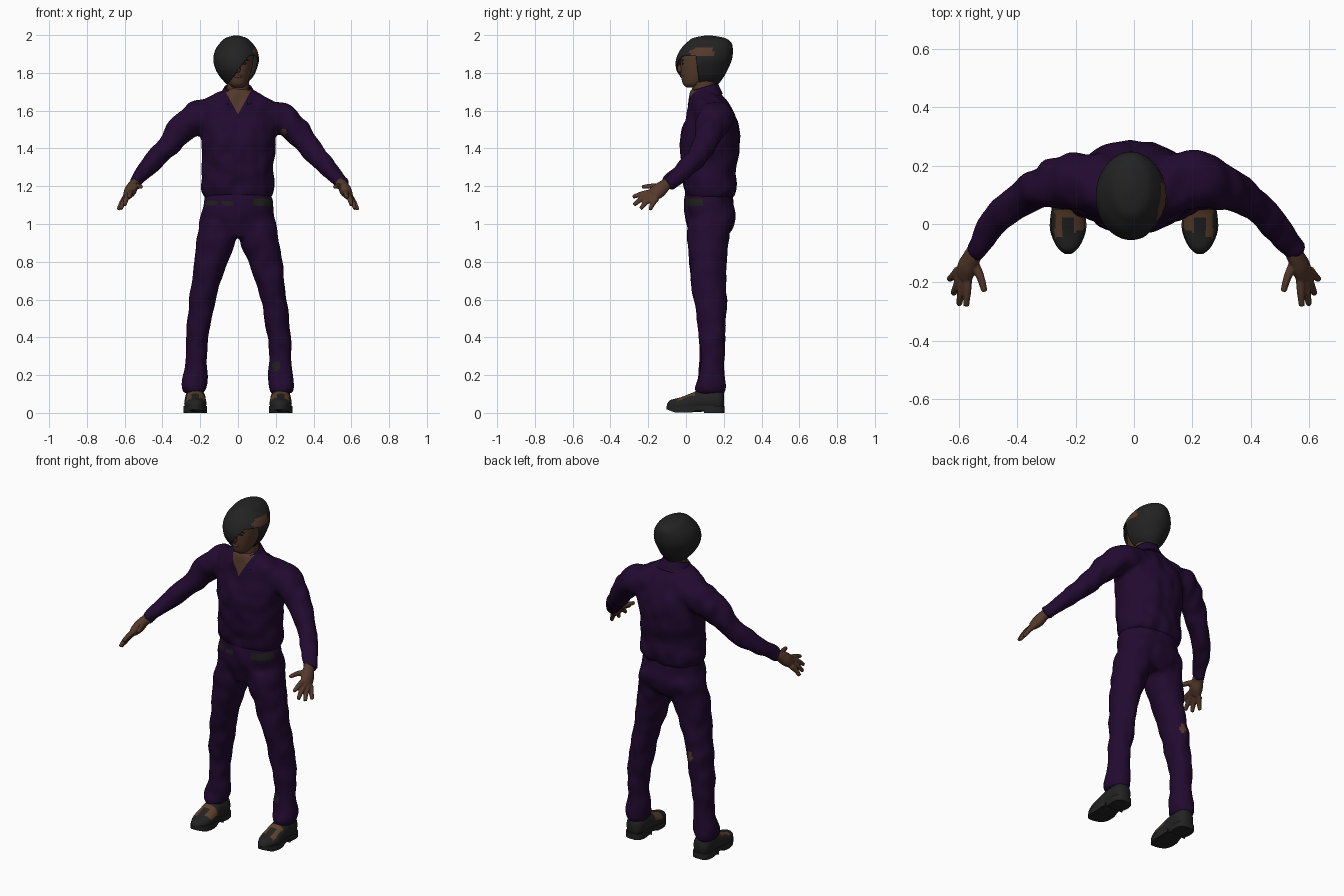
import bpy, bmesh, math
from mathutils import Vector, noise

if "Cube" in bpy.data.objects:
    bpy.data.objects.remove(bpy.data.objects["Cube"])


def material(name, rgb):
    m = bpy.data.materials.new(name)
    m.use_nodes = True
    m.diffuse_color = (*rgb, 1)
    bsdf = m.node_tree.nodes["Principled BSDF"]
    bsdf.inputs["Base Color"].default_value = (*rgb, 1)
    bsdf.inputs["Roughness"].default_value = 0.8
    return m


PURPLE = material("dark purple cloth", (0.0155, 0.003, 0.029))
SKIN = material("brown skin", (0.088, 0.041, 0.024))
BLACK = material("charcoal", (0.0165, 0.0165, 0.0165))
BELT = material("dark belt leather", (0.013, 0.013, 0.012))
TAN = material("tan shoe leather", (0.11, 0.05, 0.025))
Y, Z = Vector((0, 1, 0)), Vector((0, 0, 1))


def spline(pts, steps):
    """Catmull-Rom through tuples of any length."""
    out = []
    for i in range(len(pts) - 1):
        a, b, c, d = (pts[max(0, min(len(pts) - 1, j))] for j in range(i - 1, i + 3))
        for k in range(steps):
            t = k / steps
            out.append([q + 0.5 * t * (r - p + t * (2 * p - 5 * q + 4 * r - s + t * (3 * (q - r) + s - p)))
                        for p, q, r, s in zip(a, b, c, d)])
    return out + [list(pts[-1])]


def loft(bm, pts, axis=None, seg=32, steps=5, power=1.0, caps=True):
    """Rings (x, y, z, radius_u, radius_v), square to axis or to the path."""
    path = spline(pts, steps)
    rings = []
    for i, (x, y, z, ru, rv) in enumerate(path):
        here = Vector((x, y, z))
        t = axis or (Vector(path[min(i + 1, len(path) - 1)][:3]) - Vector(path[max(i - 1, 0)][:3])).normalized()
        u = (Z if axis == Y else Y).cross(t).normalized()
        v = t.cross(u)
        ring = []
        for k in range(seg):
            a = 2 * math.pi * k / seg
            c, s = math.cos(a), math.sin(a)
            c = math.copysign(abs(c) ** power, c)
            s = math.copysign(abs(s) ** power, s)
            ring.append(bm.verts.new(here + u * c * max(ru, 0.001) + v * s * max(rv, 0.001)))
        rings.append(ring)
    for r, q in zip(rings, rings[1:]):
        for k in range(seg):
            bm.faces.new((r[k], r[(k + 1) % seg], q[(k + 1) % seg], q[k]))
    if caps:
        bm.faces.new(rings[0][::-1])
        bm.faces.new(rings[-1])


def upright(rows):
    """Rows (z, x, y, rx, ry) to loft rings."""
    return [(x, y, z, rx, ry) for z, x, y, rx, ry in rows]


def cut(bm, co, no):
    bmesh.ops.bisect_plane(bm, geom=bm.verts[:] + bm.edges[:] + bm.faces[:], plane_co=co, plane_no=no)


def finish(name, bm, mats, rule=None, sharp=50):
    bmesh.ops.recalc_face_normals(bm, faces=bm.faces[:])
    for f in bm.faces:
        f.smooth = True
        f.material_index = rule(f.calc_center_median(), f.normal) if rule else 0
    me = bpy.data.meshes.new(name)
    bm.to_mesh(me)
    bm.free()
    for m in mats:
        me.materials.append(m)
    me.set_sharp_from_angle(angle=math.radians(sharp))
    ob = bpy.data.objects.new(name, me)
    bpy.context.collection.objects.link(ob)
    return ob


def fuse(bm, voxel, rounds, wrinkle=0.0):
    """Merge overlapping lofts into one soft skin, with faint cloth folds."""
    bmesh.ops.recalc_face_normals(bm, faces=bm.faces[:])
    me = bpy.data.meshes.new("temp")
    bm.to_mesh(me)
    bm.free()
    ob = bpy.data.objects.new("temp", me)
    bpy.context.collection.objects.link(ob)
    re = ob.modifiers.new("Remesh", 'REMESH')
    re.mode, re.voxel_size = 'VOXEL', voxel
    sm = ob.modifiers.new("Smooth", 'SMOOTH')
    sm.factor, sm.iterations = 0.5, rounds
    dg = bpy.context.evaluated_depsgraph_get()
    out = bmesh.new()
    out.from_mesh(ob.evaluated_get(dg).to_mesh())
    bpy.data.objects.remove(ob)
    out.normal_update()
    moves = [v.normal * wrinkle * noise.noise(Vector((v.co.x * 16, v.co.y * 10, v.co.z * 12))) for v in out.verts]
    for v, d in zip(out.verts, moves):
        v.co += d
    return out


# Shirt: torso and both sleeves in one skin, with an open neckline
bm = bmesh.new()
loft(bm, upright([(1.14, 0, .125, .175, .125), (1.17, 0, .128, .19, .135), (1.21, 0, .127, .198, .139),
                  (1.27, 0, .122, .19, .143), (1.4, 0, .125, .193, .156), (1.5, 0, .13, .205, .15),
                  (1.59, 0, .13, .215, .122), (1.65, 0, .118, .19, .1), (1.685, 0, .105, .125, .08),
                  (1.715, 0, .1, .072, .068)]), Z, 48, power=0.88)
for s in (1, -1):
    loft(bm, [(s * .1, .14, 1.58, .08, .1), (s * .2, .15, 1.568, .086, .1), (s * .28, .135, 1.522, .077, .085),
              (s * .345, .112, 1.45, .066, .067), (s * .4, .08, 1.38, .056, .058), (s * .47, .015, 1.305, .05, .052),
              (s * .53, -.07, 1.235, .038, .042), (s * .55, -.1, 1.212, .036, .04)], seg=24)
bm = fuse(bm, 0.012, 5, 0.012)
for s in (1, -1):
    cut(bm, (0, 0, 1.58), (s, 0, -.55))


def shirt_rule(c, n):
    neckline = c.y < .1 and abs(c.x) < (c.z - 1.58) * .55
    tear = c.y < .14 and n.y < 0 and math.hypot(c.x - .24, c.z - 1.487) < .016
    return int(neckline or tear)


finish("shirt", bm, [PURPLE, SKIN], shirt_rule)

# Collar: flared band, open over the neckline, higher at the back
bm = bmesh.new()
loft(bm, upright([(1.66, 0, .095, .107, .1), (1.69, 0, .095, .092, .087), (1.725, 0, .095, .072, .073)]),
     Z, 48, caps=False)
bmesh.ops.delete(bm, geom=[f for f in bm.faces if f.calc_center_median().y < .08
                           and abs(f.calc_center_median().x) < .052], context='FACES')
for v in bm.verts:
    v.co.z += (v.co.y - .095) * .3
collar = finish("collar", bm, [PURPLE])
collar.modifiers.new("Thickness", 'SOLIDIFY').thickness = 0.008

# Trousers: hips and both legs, with a belt at the waist
bm = bmesh.new()
loft(bm, upright([(.93, 0, .115, .12, .09), (.98, 0, .127, .2, .12), (1.04, 0, .133, .197, .133),
                  (1.1, 0, .12, .184, .132), (1.17, 0, .122, .172, .122)]), Z, 48, power=0.9)
for s in (1, -1):
    loft(bm, upright([(.105, s * .23, .13, .055, .073), (.135, s * .23, .13, .065, .081), (.18, s * .227, .136, .067, .073),
                      (.27, s * .221, .137, .058, .065), (.4, s * .217, .14, .06, .072), (.58, s * .192, .13, .068, .087),
                      (.68, s * .172, .12, .074, .092), (.8, s * .145, .116, .09, .098), (.91, s * .115, .115, .105, .108),
                      (1.01, s * .1, .125, .1, .115)]), Z, 32)
bm = fuse(bm, 0.012, 4, 0.01)
for z in (1.095, 1.135):
    cut(bm, (0, 0, z), Z)


def trouser_rule(c, n):
    if c.y < .09 and 1.095 < c.z < 1.135:
        buckle_side = c.x > .08
        far_side = abs(c.z - 1.112) < .012 and (-.18 < c.x < -.11 or -.085 < c.x < -.03)
        if buckle_side or far_side:
            return 1
    if (c - Vector((.2, .075, .25))).length < .025:
        return 1
    hole = abs(c.x + .175) / .022 + abs(c.z - .61) / .038
    return 2 if c.y > .15 and hole < 1 else 0


finish("trousers", bm, [PURPLE, BELT, SKIN], trouser_rule)

# Hands: palm, four fingers and thumb
for s, side in ((1, "left"), (-1, "right")):
    bm = bmesh.new()
    loft(bm, [(s * .54, -.085, 1.222, .028, .03), (s * .556, -.115, 1.202, .029, .034),
              (s * .57, -.145, 1.176, .032, .04), (s * .586, -.178, 1.15, .022, .038)], seg=20)
    for base, mid, tip in (((.57, -.18, 1.168), (.572, -.23, 1.16), (.575, -.282, 1.143)),
                           ((.583, -.185, 1.152), (.592, -.235, 1.133), (.6, -.277, 1.1)),
                           ((.594, -.175, 1.14), (.607, -.212, 1.115), (.62, -.24, 1.08)),
                           ((.6, -.157, 1.135), (.616, -.175, 1.11), (.634, -.19, 1.075)),
                           ((.55, -.13, 1.195), (.527, -.18, 1.2), (.512, -.232, 1.196))):
        loft(bm, [(s * p[0], p[1], p[2], r, r) for p, r in zip((base, mid, tip), (.017, .0145, .0105))], seg=12)
    finish(side + "_hand", fuse(bm, 0.005, 3), [SKIN])


# Shoes: rounded upper with tan instep panels, plus sole and heel
def shoe_rule(c, n):
    across = abs(c.x) - .226
    panel = -.035 - across * .3 < c.y < .05 and c.z > .055 and n.z > .2
    tongue = abs(across) < .016 and c.y < .02
    return int(panel and not tongue and across < .045)


for s, side in ((1, "left"), (-1, "right")):
    bm = bmesh.new()
    x = s * .226
    loft(bm, [(x, -.1, .035, .013, .013), (x, -.082, .04, .034, .028), (x, -.03, .045, .056, .037),
              (x, .03, .055, .058, .05), (x, .08, .066, .054, .06), (x, .15, .07, .054, .062),
              (x, .185, .07, .045, .055), (x, .2, .068, .025, .04)], Y, 40, 8, power=0.9)
    finish(side + "_shoe", bm, [BLACK, TAN], shoe_rule)
    bm = bmesh.new()
    outline = [(-.102, .012), (-.09, .028), (-.065, .046), (-.02, .062), (.03, .06), (.09, .05), (.15, .056),
               (.19, .046), (.203, .02)]
    edge = spline(outline, 3)
    loop = [(x + w, y) for y, w in edge] + [(x - w, y) for y, w in reversed(edge)]
    for top, bottom, heel in ((.036, .012, False), (.02, 0, True)):
        pts = [(px, max(py, .095) if heel else py) for px, py in loop]
        face = bm.faces.new([bm.verts.new((px, py, top)) for px, py in dict.fromkeys(pts)])
        new = bmesh.ops.extrude_face_region(bm, geom=[face])["geom"]
        for v in new:
            if isinstance(v, bmesh.types.BMVert):
                v.co.z = bottom
    # Toe sole drops to the ground ahead of the arch and curls up at the tip
    for v in bm.verts:
        if abs(v.co.z - .012) < .001 and v.co.y < .03:
            v.co.z = 0.002 + max(0, -.06 - v.co.y) * .4
    finish(side + "_sole", bm, [BLACK], sharp=35)

# Neck and head
bm = bmesh.new()
loft(bm, upright([(1.6, 0, .1, .06, .06), (1.68, 0, .095, .058, .062), (1.8, 0, .1, .06, .065)]), Z)
finish("neck", bm, [SKIN])
bm = bmesh.new()
loft(bm, upright([(1.722, 0, .035, .025, .03), (1.74, 0, .04, .045, .055), (1.775, 0, .065, .062, .09),
                  (1.81, 0, .08, .072, .109), (1.855, 0, .088, .079, .116), (1.9, 0, .092, .08, .112),
                  (1.95, 0, .1, .055, .08)]), Z, 40)
finish("head", bm, [SKIN])


# Facial details
def dab(name, mat, at, size):
    bm = bmesh.new()
    bmesh.ops.create_uvsphere(bm, u_segments=12, v_segments=8, radius=1)
    for v in bm.verts:
        v.co = Vector(at) + Vector(a * b for a, b in zip(v.co, size))
    finish(name, bm, [mat])


dab("nose", SKIN, (0, -.031, 1.822), (.014, .014, .022))
dab("left_eye", BLACK, (.033, -.018, 1.85), (.013, .004, .005))
dab("left_eyebrow", BLACK, (.036, -.017, 1.868), (.02, .004, .004))
dab("lips", SKIN, (0, -.024, 1.782), (.022, .007, .008))

# Hair: bowl shape swept across the face, cut open over the left cheek
bm = bmesh.new()
loft(bm, upright([(1.742, -.008, .085, .055, .088), (1.78, -.008, .085, .088, .116), (1.82, -.01, .085, .109, .137),
                  (1.87, -.01, .095, .121, .148), (1.92, -.01, .108, .111, .14), (1.96, -.01, .122, .084, .118),
                  (1.985, -.01, .122, .055, .083), (1.999, -.01, .118, .008, .01)]), Z, 56, 6)
bmesh.ops.delete(bm, geom=[f for f in bm.faces if len(f.verts) > 4 and f.calc_center_median().z < 1.8], context='FACES')
cut(bm, (-.04, 0, 1.76), (1.3, 0, -1))
cut(bm, (0, .06, 1.82), (0, 1, .12))
for z in (1.89, 1.935):
    cut(bm, (0, 0, z), Z)


def over_cheek(c):
    return c.z < 1.89 and c.z - 1.76 < 1.3 * (c.x + .04) and c.y - .06 + (c.z - 1.82) * .12 < 0


bmesh.ops.delete(bm, geom=[f for f in bm.faces if over_cheek(f.calc_center_median())], context='FACES')
hair = finish("hair", bm, [BLACK, SKIN],
              lambda c, n: int(c.x > .05 and 1.89 < c.z < 1.935 and .02 < c.y < .145
                               and c.z < 1.9 + (c.y + .02) * .45))
hair.modifiers.new("Thickness", 'SOLIDIFY').thickness = 0.006
